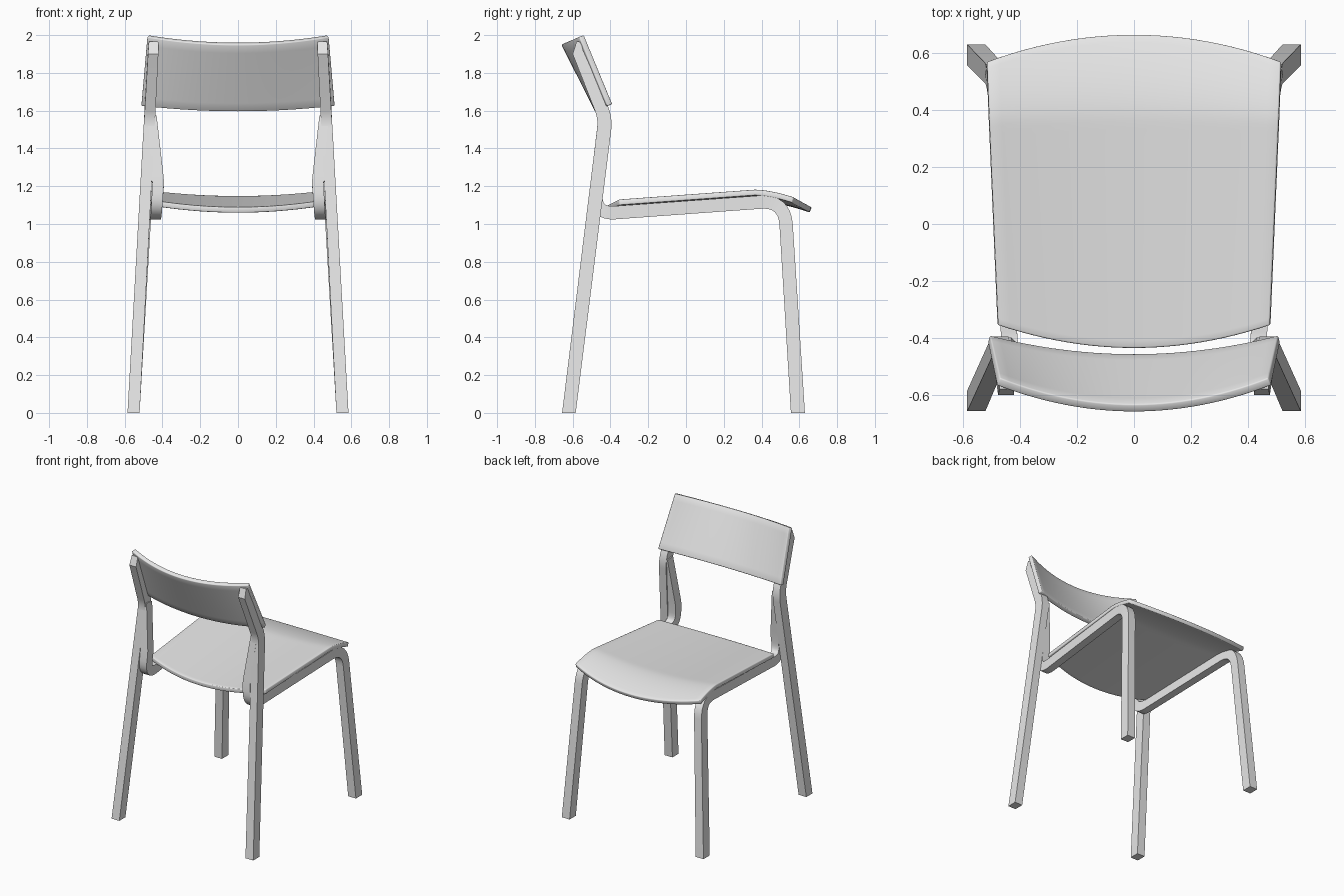
import bpy
from mathutils import Vector

cube = bpy.data.objects.get("Cube")
if cube:
    bpy.data.objects.remove(cube)

GREY = (0.8, 0.8, 0.8, 1.0)
mat = bpy.data.materials.new("plain grey")
mat.use_nodes = True
mat.diffuse_color = GREY
mat.node_tree.nodes["Principled BSDF"].inputs["Base Color"].default_value = GREY


def make_object(name, verts, faces):
    mesh = bpy.data.meshes.new(name)
    mesh.from_pydata(verts, [], faces)
    mesh.materials.append(mat)
    obj = bpy.data.objects.new(name, mesh)
    bpy.context.collection.objects.link(obj)
    bpy.ops.object.select_all(action="DESELECT")
    obj.select_set(True)
    bpy.context.view_layer.objects.active = obj
    bpy.ops.object.mode_set(mode="EDIT")
    bpy.ops.mesh.select_all(action="SELECT")
    bpy.ops.mesh.normals_make_consistent(inside=False)
    bpy.ops.object.mode_set(mode="OBJECT")
    bpy.ops.object.shade_smooth_by_angle(angle=0.6)
    return obj


def round_corners(points, steps=8):
    """Each point is (x, y, z, width, thickness, corner length)."""
    path = []
    for i, p in enumerate(points):
        here = Vector(p[:5])
        r = p[5]
        if r == 0:
            path.append(here)
            continue
        ends = []
        for q in (points[i - 1], points[i + 1]):
            other = Vector(q[:5])
            ends.append(here.lerp(other, r / (other - here).length))
        for k in range(steps + 1):
            t = k / steps
            path.append(ends[0].lerp(here, t).lerp(here.lerp(ends[1], t), t))
    return path


def bent_bar(name, points):
    """Rectangular bar swept along a side path, mirrored to both sides."""
    path = round_corners(points)
    verts, faces = [], []
    last = len(path) - 1
    for i, p in enumerate(path):
        a, b = path[max(i - 1, 0)], path[min(i + 1, last)]
        ty, tz = b[1] - a[1], b[2] - a[2]
        length = (ty * ty + tz * tz) ** 0.5
        ny, nz = (1, 0) if i == 0 else (tz / length, -ty / length)
        for sx, sn in ((-1, -1), (1, -1), (1, 1), (-1, 1)):
            h = sn * p[4] / 2
            verts.append((p[0] + sx * p[3] / 2, p[1] + ny * h, p[2] + nz * h))
        if i:
            n = 4 * i
            for k in range(4):
                j = (k + 1) % 4
                faces.append((n - 4 + k, n - 4 + j, n + j, n + k))
    faces += [(3, 2, 1, 0), tuple(range(4 * last, 4 * last + 4))]
    obj = make_object(name, verts, faces)
    obj.modifiers.new("both sides", "MIRROR")
    return obj


def shell(name, surface, nu, nv, thickness, flip):
    """Curved sheet over u in -1..1 and v in 0..1, thickened to one side."""
    verts = [surface(-1 + 2 * i / nu, j / nv)
             for j in range(nv + 1) for i in range(nu + 1)]
    w = nu + 1
    faces = [(j * w + i, j * w + i + 1, (j + 1) * w + i + 1, (j + 1) * w + i)
             for j in range(nv) for i in range(nu)]
    obj = make_object(name, verts, faces)
    # The facing side is the visible top or front of the sheet
    if (obj.data.polygons[nu // 2].normal.dot(flip)) < 0:
        obj.data.flip_normals()
    solid = obj.modifiers.new("thickness", "SOLIDIFY")
    solid.thickness = thickness
    solid.offset = -1
    bev = obj.modifiers.new("soft edge", "BEVEL")
    bev.width = 0.005
    bev.segments = 2
    bev.angle_limit = 1.0
    return obj


# Rear legs, kinked backwards to carry the backrest
bent_bar("rear_leg", [
    (0.553, -0.62, 0, 0.064, 0.072, 0),
    (0.468, -0.426, 1.56, 0.058, 0.075, 0.06),
    (0.449, -0.573, 1.91, 0.055, 0.058, 0),
    (0.447, -0.568, 1.965, 0.050, 0.022, 0),
])

# Front legs, running into the seat rails and up along the rear legs
bent_bar("front_leg_and_rail", [
    (0.553, 0.5925, 0, 0.064, 0.074, 0),
    (0.485, 0.522, 1.125, 0.060, 0.070, 0.13),
    (0.433, -0.485, 1.052, 0.057, 0.070, 0.11),
    (0.422, -0.471, 1.22, 0.062, 0.068, 0.03),
    (0.456, -0.430, 1.57, 0.050, 0.066, 0),
])


# Dished seat with a front edge that rolls down
def seat_surface(u, v):
    back = -0.435 + 0.08 * u * u
    front = 0.665 - 0.095 * u * u
    y = back + (front - back) * v
    x = u * (0.475 + 0.043 * (y + 0.36))
    roll = max(0, (y - 0.36) / 0.3)
    dish = (0.035 - 0.017 * min(1, roll)) * (1 - u * u)
    z = 1.13 + 0.0724 * (y + 0.36) - 0.095 * roll ** 1.5 - dish
    return (x, y, z)


shell("seat", seat_surface, 24, 40, 0.03, Vector((0, 0, 1)))


# Leaning backrest, curved around the sitter
def backrest_surface(u, v):
    sag = (0.07 + 0.03 * v) * (1 - u * u)
    return (u * (0.505 - 0.035 * v),
            -0.39 - 0.15 * v - 0.925 * sag,
            1.635 + 0.365 * v - 0.38 * sag)


shell("backrest", backrest_surface, 28, 8, 0.03, Vector((0, 1, 0)))
